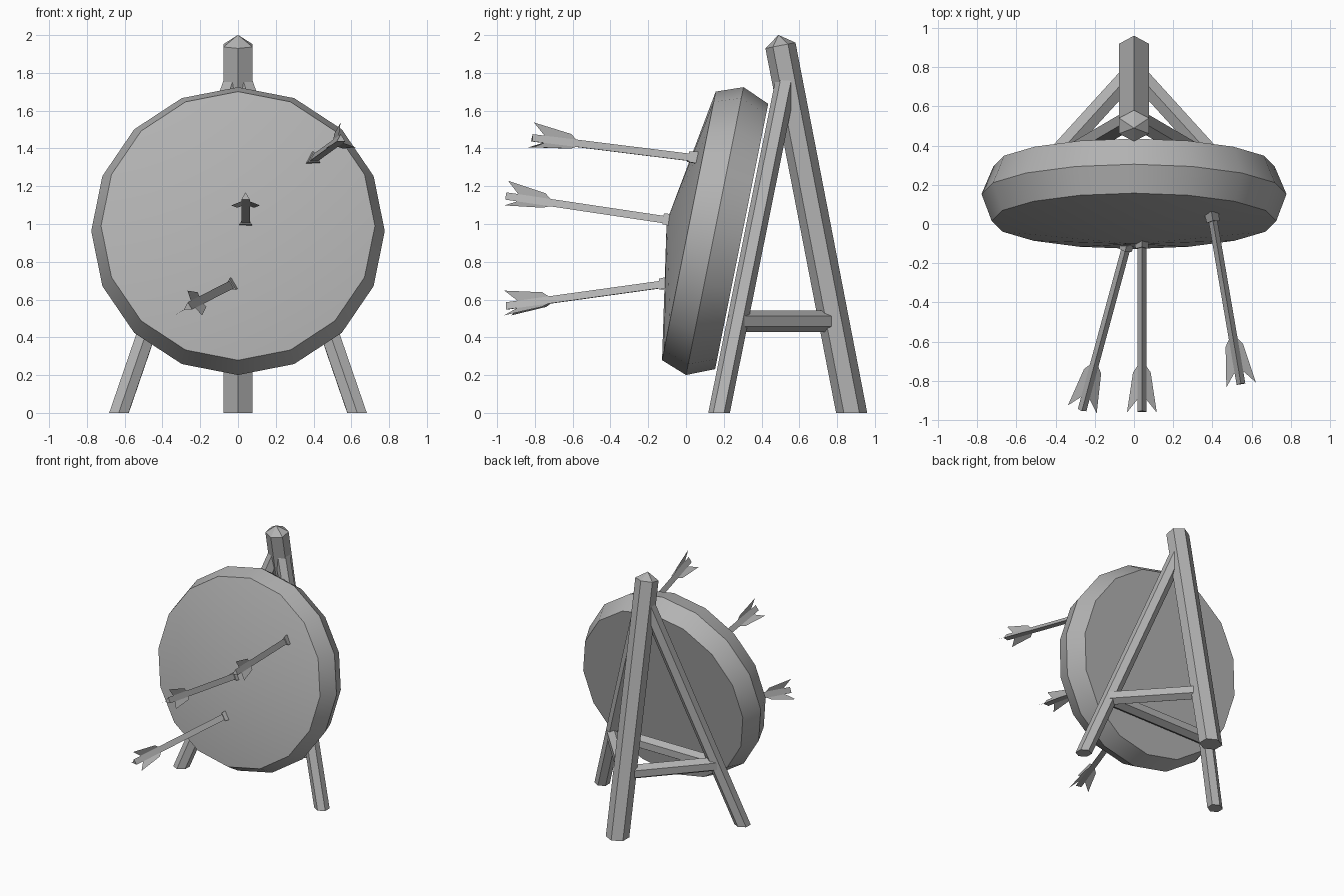
import bpy, math
from mathutils import Vector

if "Cube" in bpy.data.objects:
    bpy.data.objects.remove(bpy.data.objects["Cube"])

grey = bpy.data.materials.new("plain_grey")
grey.diffuse_color = (0.45, 0.45, 0.45, 1)
grey.use_nodes = True
grey.node_tree.nodes["Principled BSDF"].inputs["Base Color"].default_value = grey.diffuse_color
Z = Vector((0, 0, 1))


def make(name, verts, faces, smooth=False):
    me = bpy.data.meshes.new(name)
    me.from_pydata([tuple(v) for v in verts], [], faces)
    me.materials.append(grey)
    me.update()
    ob = bpy.data.objects.new(name, me)
    bpy.context.collection.objects.link(ob)
    if smooth:
        bpy.ops.object.select_all(action='DESELECT')
        ob.select_set(True)
        bpy.context.view_layer.objects.active = ob
        bpy.ops.object.shade_smooth_by_angle(angle=math.radians(30))
    return ob


def frame(a, b):
    d = (b - a).normalized()
    side = d.cross(Z).normalized()
    return d, side, side.cross(d)


def prism(name, a, b, r, n=6, r2=None, sx=1.0, floor=False, tip=0):
    """n-sided bar from a to b, one corner pointing up; optional floor cut and pointed end"""
    a, b = Vector(a), Vector(b)
    d, s, u = frame(a, b)
    r2 = r if r2 is None else r2
    verts = []
    for c, rad in ((a, r), (b, r2)):
        for k in range(n):
            t = math.pi / 2 + math.tau * k / n
            verts.append(c + s * math.cos(t) * rad * sx + u * math.sin(t) * rad)
    if floor:
        for k in range(n):
            verts[k] = verts[k] - d * (verts[k].z / d.z)
    # side order chosen so that the normals face outward
    faces = [(k, n + k, n + (k + 1) % n, (k + 1) % n) for k in range(n)]
    faces.append(tuple(range(n)))
    if tip:
        verts.append(b + d * tip)
        faces += [((k + 1) % n + n, k + n, 2 * n) for k in range(n)]
    else:
        faces.append(tuple(reversed(range(n, 2 * n))))
    # flip everything: side x up points against d
    return make(name, verts, faces)


# Target disc: 16-sided lathe, leaning back, with a shallow cone front
N = 16
centre = Vector((0, 0.1525, 0.9625))
axis = Vector((0, 0.981, -0.196)).normalized()
across = Vector((1, 0, 0))
rise = across.cross(axis).normalized()
if rise.z < 0:
    rise = -rise
rings = [(0.725, -0.14), (0.777, 0.0), (0.716, 0.145)]
verts = [centre + axis * h + r * (across * math.sin(math.tau * k / N) + rise * math.cos(math.tau * k / N))
         for r, h in rings for k in range(N)]
verts.append(centre - axis * 0.26)
faces = []
for k in range(N):
    j = (k + 1) % N
    faces.append((3 * N, j, k))
    for i in range(2):
        faces.append((i * N + k, i * N + j, (i + 1) * N + j, (i + 1) * N + k))
faces.append(tuple(range(2 * N, 3 * N)))
disc = make("target_disc", verts, faces, smooth=True)

# Rear post with pointed top
prism("rear_post", (0, 0.877, 0), (0, 0.5, 1.945), 0.081, sx=1.09, floor=True, tip=0.057)

# Front legs and the braces to the rear post
for sgn, side in ((-1, "left"), (1, "right")):
    prism("front_leg_" + side, (sgn * 0.63, 0.175, 0), (sgn * 0.02, 0.533, 1.775), 0.056, floor=True)
    prism("side_brace_" + side, (sgn * 0.466, 0.27, 0.485), (0, 0.783, 0.485), 0.056)
prism("front_brace", (-0.466, 0.272, 0.485), (0.466, 0.272, 0.485), 0.056)

# Arrows: three-sided shaft, collar at the target, three swept fins
fin = [(0.25, 0.015), (0.205, 0.052), (0.0, 0.088), (0.075, 0.015)]
arrows = [((0.40, 0.03, 1.345), (0.545, -0.815, 1.45)),
          ((0.04, -0.105, 1.015), (0.04, -0.955, 1.142)),
          ((-0.04, -0.12, 0.675), (-0.265, -0.95, 0.56))]
for i, (head, tail) in enumerate(arrows, 1):
    h, t = Vector(head), Vector(tail)
    d, s, u = frame(h, t)
    prism(f"arrow_shaft_{i}", h - d * 0.03, t, 0.026, n=3)
    prism(f"arrow_collar_{i}", h - d * 0.03, h + d * 0.018, 0.043, n=3, r2=0.038)
    fv, ff = [], []
    for k in range(3):
        ang = math.pi / 2 + math.tau * k / 3
        out = s * math.cos(ang) + u * math.sin(ang)
        ff.append(tuple(range(len(fv), len(fv) + 4)))
        fv += [t - d * back + out * rad for back, rad in fin]
    make(f"arrow_fins_{i}", fv, ff)

# Make all closed parts face outward
import bmesh
for ob in bpy.data.objects:
    if "fins" in ob.name:
        continue
    bm = bmesh.new()
    bm.from_mesh(ob.data)
    bmesh.ops.recalc_face_normals(bm, faces=bm.faces)
    bm.to_mesh(ob.data)
    bm.free()
